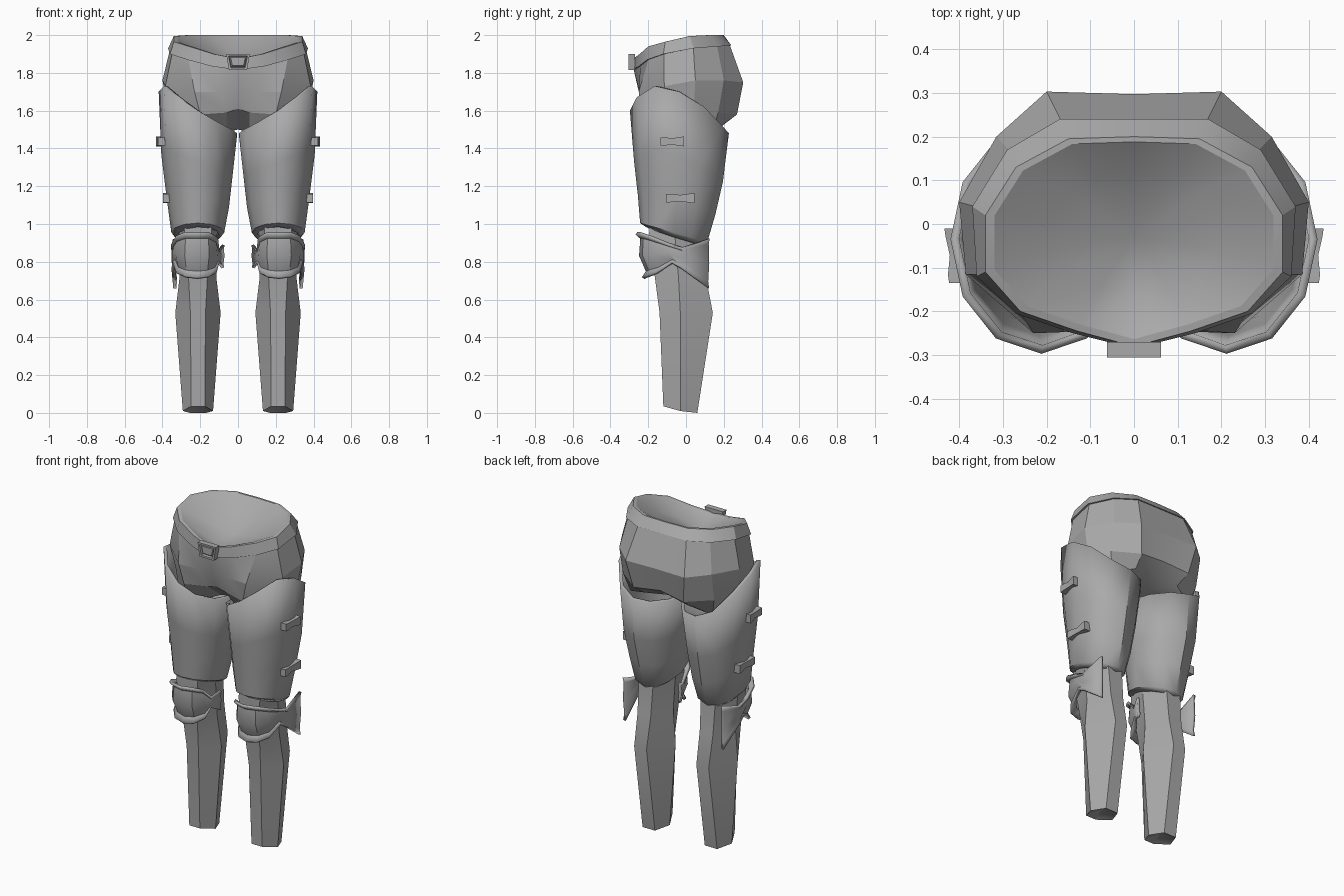
import bpy, bmesh
from math import sin, cos, pi, radians
from mathutils import Vector

if "Cube" in bpy.data.objects:
    bpy.data.objects.remove(bpy.data.objects["Cube"])

grey = bpy.data.materials.new("plain grey")
grey.use_nodes = True
COLOUR = (0.4, 0.4, 0.4, 1)
grey.diffuse_color = COLOUR
grey.node_tree.nodes["Principled BSDF"].inputs["Base Color"].default_value = COLOUR


def finish(name, bm, angle=35, thick=0, flip=False):
    """Turn a bmesh into a shaded object, optionally as a shell."""
    if flip:
        bmesh.ops.reverse_faces(bm, faces=bm.faces[:])
    mesh = bpy.data.meshes.new(name)
    bm.to_mesh(mesh)
    bm.free()
    obj = bpy.data.objects.new(name, mesh)
    bpy.context.collection.objects.link(obj)
    mesh.materials.append(grey)
    if thick:
        shell = obj.modifiers.new("shell", 'SOLIDIFY')
        shell.thickness = thick
        shell.offset = -1
    bpy.ops.object.select_all(action='DESELECT')
    obj.select_set(True)
    bpy.context.view_layer.objects.active = obj
    bpy.ops.object.shade_smooth_by_angle(angle=radians(angle))
    return obj


def loft(rings, closed=True, start=None, end=None):
    """Bridge rows of points; start and end are optional cap centres."""
    bm = bmesh.new()
    rows = [[bm.verts.new(p) for p in ring] for ring in rings]
    n = len(rows[0])
    last = n if closed else n - 1
    for a, b in zip(rows, rows[1:]):
        for i in range(last):
            j = (i + 1) % n
            bm.faces.new((a[i], a[j], b[j], b[i]))
    for row, tip in ((rows[0], start), (rows[-1], end)):
        if tip:
            centre = bm.verts.new(tip)
            for i in range(n):
                bm.faces.new((row[i], row[(i + 1) % n], centre))
    if closed:
        bmesh.ops.recalc_face_normals(bm, faces=bm.faces[:])
    return bm


def whole(half):
    """Complete a half ring that runs from front centre to back centre."""
    return half + [(-x, y, z) for x, y, z in half[-2:0:-1]]


def grow(ring, k, dz=0):
    return [(x * k, y * k, z + dz) for x, y, z in ring]


# Belt: a tilted band around the waist
belt_top = whole([(0, -.28, 1.875), (.13, -.245, 1.9), (.26, -.2, 1.94), (.34, -.11, 1.965),
                  (.34, .02, 1.995), (.27, .13, 2), (.15, .195, 2), (0, .2, 2)])
belt_low = whole([(0, -.285, 1.815), (.14, -.25, 1.835), (.27, -.205, 1.87), (.36, -.12, 1.9),
                  (.37, .04, 1.93), (.29, .17, 1.94), (.17, .24, 1.945), (0, .24, 1.945)])
belt_in = grow(belt_top, .94)
finish("belt", loft([belt_in, belt_top, belt_low, grow(belt_low, .96)]), 30)

# Waist hollow inside the belt
finish("waist_lining", loft([belt_in, grow(belt_in, .6, -.06)], end=(0, -.03, 1.86)), 80)

# Pelvis: hips, seat and crotch
hips = whole([(0, -.25, 1.7), (.1, -.245, 1.7), (.23, -.25, 1.7), (.385, -.115, 1.73),
              (.4, .05, 1.76), (.315, .2, 1.76), (.2, .303, 1.75), (0, .297, 1.75)])
seat = whole([(0, -.22, 1.61), (.06, -.21, 1.59), (.2, -.24, 1.58), (.35, -.11, 1.6),
              (.37, .04, 1.6), (.31, .17, 1.59), (.17, .27, 1.58), (0, .255, 1.6)])
base = whole([(0, -.08, 1.5), (.06, -.08, 1.49), (.2, -.2, 1.45), (.33, -.1, 1.45),
              (.35, .03, 1.45), (.28, .14, 1.48), (.15, .195, 1.525), (0, .17, 1.54)])
finish("pelvis", loft([grow(belt_low, .97), hips, seat, base], end=(0, .04, 1.5)), 22)

# Belt buckle: tapered plate with a recessed window and a tongue
bm = bmesh.new()
outline = [(-.062, 1.9), (.062, 1.9), (.048, 1.815), (-.048, 1.815)]
front = bm.faces.new([bm.verts.new((x, -.305, z)) for x, z in outline])
solid = bmesh.ops.extrude_face_region(bm, geom=[front])
for v in solid["geom"]:
    if isinstance(v, bmesh.types.BMVert):
        v.co.y += .035
bmesh.ops.recalc_face_normals(bm, faces=bm.faces[:])
front = min(bm.faces, key=lambda f: f.calc_center_median().y)
bmesh.ops.inset_region(bm, faces=[front], thickness=.016)
bmesh.ops.inset_region(bm, faces=[front], thickness=.004, depth=-.015)
bmesh.ops.inset_region(bm, faces=[front], thickness=.01)
bmesh.ops.translate(bm, verts=front.verts[:], vec=(0, -.01, 0))
finish("belt_buckle", bm, 20)

THIGH_TOP = [1.7, 1.73, 1.67, 1.6, 1.54, 1.5, 1.48, 1.47, 1.47, 1.48, 1.52, 1.62]
# height share, centre x, radius x, centre y, radius y
THIGH = [(1, .212, .208, -.035, .262), (.55, .218, .188, -.04, .235),
         (.25, .213, .165, -.05, .205), (0, .213, .14, -.065, .178),
         (-.035, .213, .115, -.06, .152)]
# height, front half width, front y, side half width, side y, back half width, back y
LEG = [(1.1, .07, -.18, .1, -.06, .05, .08), (.95, .072, -.195, .1, -.06, .05, .085),
       (.72, .05, -.165, .097, -.04, .045, .105), (.53, .04, -.14, .12, -.03, .042, .142),
       (.01, .036, -.12, .08, -.03, .042, .06)]
# x, y, top and bottom of the knee plate, from inner wing to outer wing
KNEE = [(.07, -.06, .885, .77), (.097, -.12, .855, .8), (.105, -.19, .92, .745),
        (.15, -.25, .945, .725), (.215, -.268, .945, .718), (.285, -.25, .945, .725),
        (.335, -.19, .925, .745), (.355, -.1, .89, .8), (.355, -.02, .87, .765),
        (.345, .125, .92, .66)]

for side, s in (("left", 1), ("right", -1)):

    # Thigh armour: open shell, slanted at the top and turned in at the bottom
    rings = []
    for t, cx, rx, cy, ry in THIGH:
        ring = []
        for k, top in enumerate(THIGH_TOP):
            a = k * pi / 6
            low = .955 + .05 * sin(a)
            ring.append((s * (cx + rx * cos(a)), cy - ry * sin(a), low + t * (top - low)))
        rings.append(ring)
    finish(side + "_thigh_armour", loft(rings), 38, .02)

    # Lower leg: six-sided, with a hollow sole
    rings = []
    for z, fw, fy, sw, sy, bw, by in LEG:
        lift = .025 if z < .1 else 0
        ring = [(-fw, fy, z + lift), (fw, fy, z + lift), (sw, sy, z),
                (bw, by, z - lift * .4), (-bw, by, z - lift * .4), (-sw, sy, z)]
        rings.append([(s * (.212 + x), y, h) for x, y, h in ring])
    finish(side + "_lower_leg", loft(rings, start=(s * .212, -.05, 1.1),
                                     end=(s * .212, -.03, .05)), 28)

    # Knee plate: rounded bowl with flared rims and two side wings
    rows = []
    for f, pull in ((0, 0), (.1, .1), (.5, .04), (.86, .16), (1, .06)):
        row = []
        for i, (x, y, top, low) in enumerate(KNEE):
            p = pull * (1 if 1 < i < 8 else .3)
            lean = .02 * f if 1 < i < 8 else 0
            row.append((s * (x + (.215 - x) * p), y + (-.03 - y) * p + lean,
                        top + f * (low - top)))
        rows.append(row)
    finish(side + "_knee_plate", loft(rows, closed=False), 32, .016, flip=s > 0)

    # Thigh clips: short bars flared at both ends
    for label, z, y0, y1, x0, x1 in (("upper", 1.437, -.135, -.01, .405, .41),
                                     ("lower", 1.137, -.105, .045, .378, .374)):
        rings = []
        for f, half, out in ((0, .022, .018), (.15, .022, .02), (.5, .017, .014),
                             (.85, .024, .022), (1, .026, .024)):
            x, y = x0 + f * (x1 - x0), y0 + f * (y1 - y0)
            rings.append([(s * (x + dx), y, z + dz) for dx, dz in
                          ((-.03, -half), (out, -half), (out, half), (-.03, half))])
        ends = [(s * (x0 - .005), y0, z), (s * (x1 - .005), y1, z)]
        finish(f"{side}_{label}_clip", loft(rings, start=ends[0], end=ends[1]), 25)
